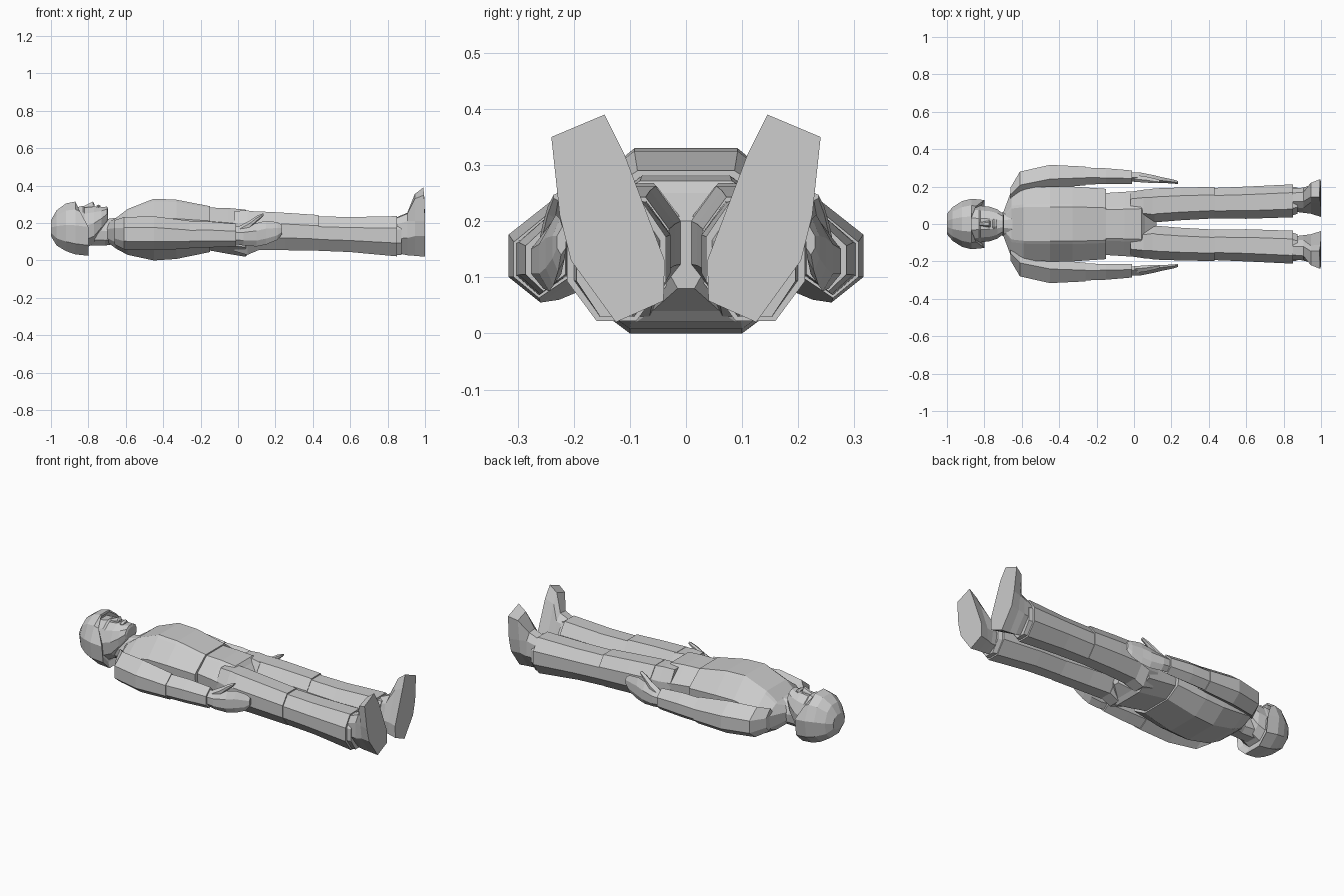
import bpy, bmesh

grey = bpy.data.materials.new("plain grey")
grey.diffuse_color = (0.6, 0.6, 0.6, 1)

# Unit cross-sections (y, z) in a 0..1 box
BODY = [(.25, 0), (.75, 0), (.97, .2), (1, .68), (.77, .96), (.73, 1), (.27, 1), (.23, .96), (0, .68), (.03, .2)]
LIMB = [(.3, 0), (.7, 0), (1, .33), (1, .7), (.75, 1), (.25, 1), (0, .7), (0, .33)]
ARM = [(.55, 0), (1, .25), (1, .67), (.4, 1), (0, .75), (0, .25)]
ROUND = [(.28, 0), (.72, 0), (.95, .2), (1, .55), (.87, .85), (.65, 1), (.35, 1), (.13, .85), (0, .55), (.05, .2)]


def skin(name, rings, side=1):
    """Skin a list of equal-length point rings, capping both ends."""
    bm = bmesh.new()
    vs = [[bm.verts.new((x, y * side, z)) for x, y, z in r] for r in rings]
    n = len(vs[0])
    for a, b in zip(vs, vs[1:]):
        for i in range(n):
            j = (i + 1) % n
            bm.faces.new((a[i], a[j], b[j], b[i]))
    bm.faces.new(vs[0])
    bm.faces.new(vs[-1])
    bmesh.ops.recalc_face_normals(bm, faces=bm.faces)
    me = bpy.data.meshes.new(name)
    bm.to_mesh(me)
    bm.free()
    me.materials.append(grey)
    ob = bpy.data.objects.new(name, me)
    bpy.context.collection.objects.link(ob)
    return ob


def loft(name, shape, sections, side=1):
    """Sections are (x, y0, y1, z0, z1) boxes filled by the unit shape."""
    skin(name, [[(x, y0 + u * (y1 - y0), z0 + v * (z1 - z0)) for u, v in shape]
                for x, y0, y1, z0, z1 in sections], side)


def centred(name, shape, sections):
    loft(name, shape, [(x, -w, w, a, b) for x, w, a, b in sections])


# Torso and pelvis
centred("torso", BODY, [
    (-.70, .06, .10, .20), (-.655, .18, .065, .225), (-.59, .195, .03, .275),
    (-.45, .20, 0, .33), (-.33, .20, .008, .325), (-.15, .188, .045, .29)])
centred("pelvis", BODY, [
    (-.16, .165, .055, .283), (-.05, .172, .035, .28), (.04, .178, .02, .272),
    (.06, .12, .04, .25), (.12, .03, .08, .2)])

# Neck and head
centred("neck", ROUND, [(-.82, .07, .08, .24), (-.71, .06, .08, .22), (-.64, .09, .09, .23)])
centred("face", ROUND, [
    (-.92, .10, .07, .28), (-.86, .105, .06, .285), (-.83, .10, .06, .292),
    (-.82, .098, .065, .283), (-.77, .092, .09, .288), (-.73, .078, .15, .285),
    (-.70, .055, .20, .288), (-.695, .045, .215, .275)])
loft("nose", LIMB, [(-.83, -.008, .008, .27, .288), (-.775, -.018, .018, .27, .315),
                    (-.768, -.016, .016, .27, .30)])
loft("lips", LIMB, [(-.757, -.02, .02, .27, .292), (-.748, -.03, .03, .27, .299),
                    (-.735, -.022, .022, .27, .294)])

# Hair shell with a hairline slanting back towards the forehead
hair = []
for x, w, a, b in [(-1, .055, .13, .215), (-.97, .09, .08, .268), (-.92, .122, .05, .305),
                   (-.87, .135, .033, .315), (-.80, .128, .025, .305)]:
    hair.append([(x - (max(0, v - .55) * .15 if x == -.80 else 0),
                  -w + 2 * w * u, a + v * (b - a)) for u, v in ROUND])
hair.append([(x - .015, y * .8, .17 + (z - .17) * .8) for x, y, z in hair[-1]])
skin("hair", hair)

# Foot outlines (y, z), from the heel round the inner edge to the toe
SOLE = [(.125, .02), (.04, .058), (.038, .13), (.11, .32), (.145, .39), (.24, .35), (.225, .21), (.205, .13)]
MID = [(.125, .025), (.055, .06), (.055, .13), (.115, .30), (.145, .355), (.22, .33), (.207, .21), (.197, .13)]
ANKLE = [(.125, .028), (.07, .06), (.06, .13), (.085, .22), (.12, .255), (.17, .25), (.195, .21), (.195, .12)]

for label, s in (("left", 1), ("right", -1)):
    # Legs
    loft(label + "_hip", LIMB, [
        (-.02, .02, .172, .05, .265), (.05, .015, .183, .03, .267), (.11, .004, .188, .055, .26)], s)
    loft(label + "_thigh", LIMB, [
        (.10, .008, .19, .055, .263), (.25, .02, .195, .055, .255), (.43, .03, .198, .052, .243)], s)
    loft(label + "_shin", LIMB, [
        (.43, .03, .193, .052, .236), (.60, .028, .2, .045, .232), (.85, .036, .212, .022, .237)], s)
    loft(label + "_trouser_hem", LIMB, [
        (.845, .045, .2, .03, .225), (.875, .055, .195, .03, .222)], s)
    # Feet
    skin(label + "_foot", [
        [(.85, .128 + (y - .128) * .9, z * .85 + .015) for y, z in ANKLE],
        [(.905, y, z) for y, z in ANKLE],
        [(.945, y, z) for y, z in MID],
        [(1 - max(0, z - .3) * .1, y, z) for y, z in SOLE]], s)
    # Arms
    loft(label + "_upper_arm", ARM, [
        (-.66, .13, .195, .085, .215), (-.61, .16, .28, .06, .232), (-.45, .19, .316, .055, .236),
        (-.26, .207, .307, .063, .212)], s)
    loft(label + "_forearm", ARM, [
        (-.265, .212, .302, .068, .207), (-.15, .213, .298, .07, .208), (-.01, .215, .286, .075, .196)], s)
    # Hands
    loft(label + "_hand", ARM, [
        (-.03, .228, .277, .09, .18), (.03, .228, .276, .08, .185), (.10, .222, .262, .075, .2),
        (.15, .22, .25, .085, .212), (.21, .216, .238, .11, .205), (.235, .214, .23, .14, .19)], s)
    loft(label + "_thumb", ARM, [
        (.0, .225, .262, .13, .18), (.06, .222, .255, .165, .212), (.10, .218, .246, .205, .238),
        (.135, .218, .236, .237, .252)], s)
